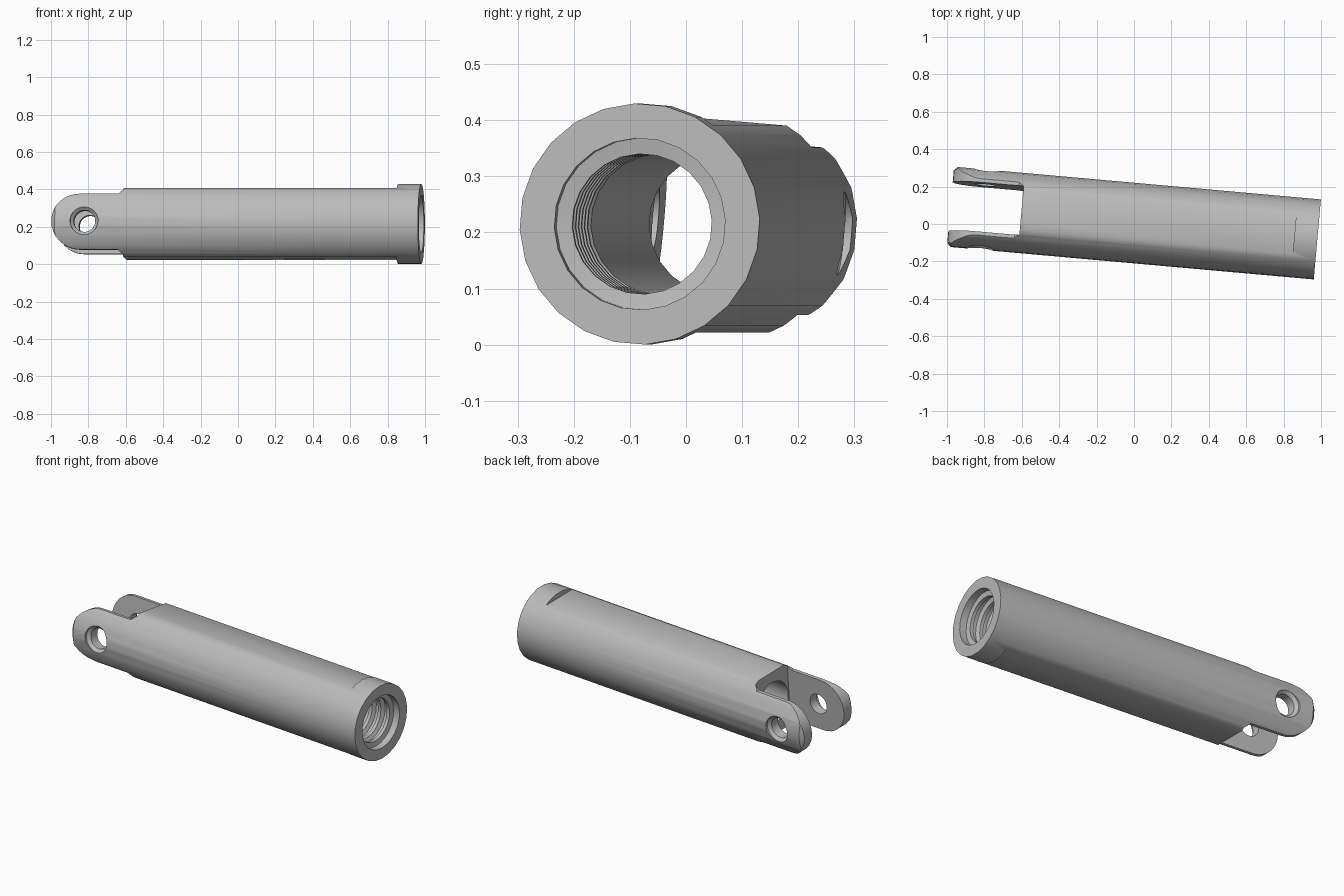
import bpy, bmesh, math
from mathutils import Matrix, Vector

if "Cube" in bpy.data.objects:
    bpy.data.objects.remove(bpy.data.objects["Cube"])

R, END, TIP = 0.215, 0.984, -0.985
SHOULDER, COLLAR, FLAT = -0.605, 0.86, 0.185
TAB_H, HOLE_X = 0.15, -0.808


def to_object(name, bm):
    bmesh.ops.recalc_face_normals(bm, faces=bm.faces)
    mesh = bpy.data.meshes.new(name)
    bm.to_mesh(mesh)
    bm.free()
    obj = bpy.data.objects.new(name, mesh)
    bpy.context.collection.objects.link(obj)
    return obj


def lathe(name, profile, axis, sides, closed=True):
    """Spin (along, radius) points about the x or y axis."""
    bm = bmesh.new()
    rings = []
    for along, rad in profile:
        ring = []
        for i in range(sides):
            a = math.tau * (i + 0.5) / sides
            c, s = rad * math.cos(a), rad * math.sin(a)
            ring.append(bm.verts.new((along, c, s) if axis == "x" else (c, along, s)))
        rings.append(ring)
    pairs = list(zip(rings, rings[1:]))
    if closed:
        pairs.append((rings[-1], rings[0]))
    else:
        bm.faces.new(rings[0])
        bm.faces.new(rings[-1])
    for p, q in pairs:
        for i in range(sides):
            j = (i + 1) % sides
            bm.faces.new((p[i], p[j], q[j], q[i]))
    return to_object(name, bm)


def box(name, lo, hi):
    bm = bmesh.new()
    lo, hi = Vector(lo), Vector(hi)
    size = Matrix.Diagonal((hi - lo).to_4d())
    bmesh.ops.create_cube(bm, size=1, matrix=Matrix.Translation((lo + hi) / 2) @ size)
    return to_object(name, bm)


def prism(name, outline, depth):
    """Extrude an x-z outline along y."""
    bm = bmesh.new()
    face = bm.faces.new([bm.verts.new((x, -depth, z)) for x, z in outline])
    out = bmesh.ops.extrude_face_region(bm, geom=[face])
    verts = [v for v in out["geom"] if isinstance(v, bmesh.types.BMVert)]
    bmesh.ops.translate(bm, verts=verts, vec=(0, 2 * depth, 0))
    return to_object(name, bm)


def cut(target, cutter):
    cutter.hide_render = True
    mod = target.modifiers.new("cut", "BOOLEAN")
    mod.operation, mod.solver, mod.object = "DIFFERENCE", "EXACT", cutter
    bpy.context.view_layer.objects.active = target
    bpy.ops.object.modifier_apply(modifier=mod.name)
    bpy.data.objects.remove(cutter)


# Tube with a counterbore and thread grooves in the collar end
bore, groove = 0.125, 0.147
profile = [(TIP, bore), (TIP, R - 0.02), (TIP + 0.02, R), (END, R), (END, 0.153), (END - 0.04, 0.153)]
for i in range(6):
    x = END - 0.045 - 0.06 * i
    profile += [(x, bore), (x - 0.02, bore), (x - 0.03, groove), (x - 0.05, groove)]
profile.append((END - 0.42, bore))
sleeve = lathe("clevis_sleeve", profile, "x", 24)

# Wrench flats above and below, stopping at the collar
for side in (-1, 1):
    z = sorted((side * FLAT, side * 0.4))
    cut(sleeve, box("flat_cutter", (-1.2, -0.4, z[0]), (COLLAR, 0.4, z[1])))

# Round ended tabs: remove everything outside their outline
arc = [(TIP + TAB_H - TAB_H * math.sin(a), TAB_H * math.cos(a))
       for a in (math.pi * i / 16 for i in range(17))]
rim = SHOULDER - 0.025
outline = [(SHOULDER, 0.4), (SHOULDER, FLAT - 0.01), (rim, TAB_H)] + arc
outline += [(rim, -TAB_H), (SHOULDER, 0.01 - FLAT), (SHOULDER, -0.4), (-1.2, -0.4), (-1.2, -0.0)]
outline += [(-1.2, 0.4)]
cut(sleeve, prism("tab_cutter", outline, 0.4))

# Slot between the tabs
cut(sleeve, box("slot_cutter", (-1.2, -0.132, -0.4), (SHOULDER, 0.132, 0.4)))

# Cross pin hole with a countersink on each outer side
pin = [(-0.3, 0.075), (-0.2, 0.075), (-0.185, 0.058),
       (0.185, 0.058), (0.2, 0.075), (0.3, 0.075)]
hole = lathe("pin_hole_cutter", pin, "y", 24, closed=False)
hole.data.transform(Matrix.Translation((HOLE_X, 0, 0)))
cut(sleeve, hole)

# Plain grey metal
grey = bpy.data.materials.new("light_grey_metal")
grey.use_nodes = True
colour = (0.5, 0.5, 0.5, 1)
grey.diffuse_color = colour
grey.node_tree.nodes["Principled BSDF"].inputs["Base Color"].default_value = colour
sleeve.data.materials.clear()
sleeve.data.materials.append(grey)

# Resting pose: slightly rolled and turned
sleeve.rotation_euler = (-0.085, 0, math.radians(-5.1))
sleeve.location = (0, 0.005, 0.215)
bpy.ops.object.select_all(action="DESELECT")
sleeve.select_set(True)
bpy.context.view_layer.objects.active = sleeve
bpy.ops.object.shade_smooth_by_angle(angle=math.radians(30))
